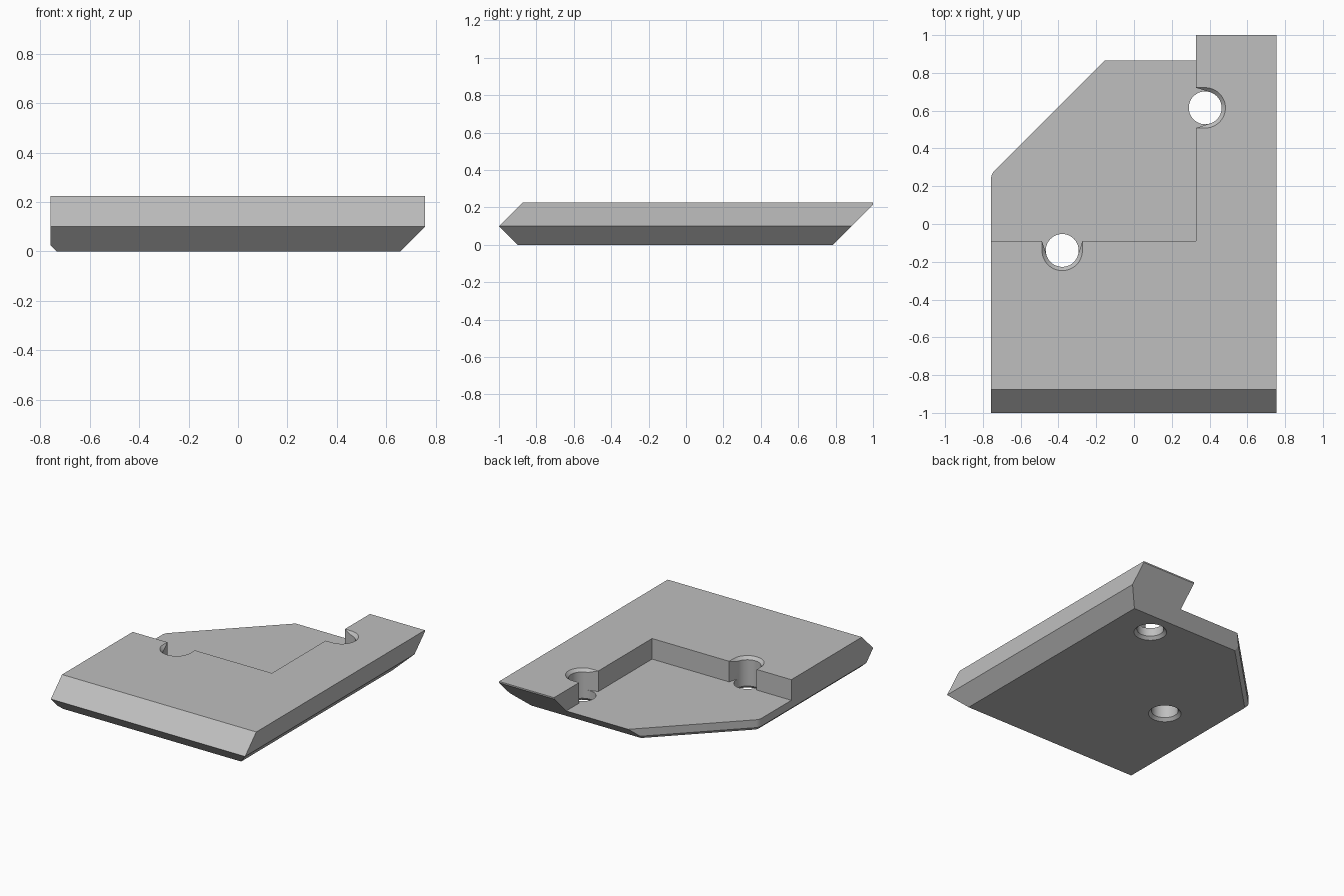
import bpy, bmesh, math
from mathutils import Vector

old = bpy.data.objects.get("Cube")
if old:
    bpy.data.objects.remove(old, do_unlink=True)

TOP, FLOOR = 0.225, 0.08            # plate top and pocket floor heights
WALL_X, WALL_Y = 0.327, -0.09       # pocket walls
HOLE, RIM, CHAMFER = 0.087, 0.107, 0.02
SETBACK = 0.05                      # hole centre behind its pocket wall

grey = bpy.data.materials.new("light_grey")
grey.use_nodes = True
colour = (0.52, 0.52, 0.52, 1)
grey.diffuse_color = colour
grey.node_tree.nodes["Principled BSDF"].inputs["Base Color"].default_value = colour


def make_object(name, bm):
    bmesh.ops.recalc_face_normals(bm, faces=bm.faces)
    mesh = bpy.data.meshes.new(name)
    bm.to_mesh(mesh)
    bm.free()
    mesh.materials.append(grey)
    obj = bpy.data.objects.new(name, mesh)
    bpy.context.collection.objects.link(obj)
    return obj


def box(low, high):
    bm = bmesh.new()
    bmesh.ops.create_cube(bm, size=1)
    for v in bm.verts:
        v.co = [h if c > 0 else l for c, l, h in zip(v.co, low, high)]
    return bm


def trim(bm, point, normal):
    """Slice off everything on the normal side and cap the opening."""
    geom = bm.verts[:] + bm.edges[:] + bm.faces[:]
    cut = bmesh.ops.bisect_plane(bm, geom=geom, plane_co=point, plane_no=normal,
                                 dist=1e-6, clear_outer=True)
    edges = [e for e in cut["geom_cut"] if isinstance(e, bmesh.types.BMEdge) and e.is_boundary]
    if edges:
        bmesh.ops.contextual_create(bm, geom=edges)


def hull(name, points):
    bm = bmesh.new()
    for p in points:
        bm.verts.new(p)
    out = bmesh.ops.convex_hull(bm, input=bm.verts[:])
    loose = {g for g in out["geom_interior"] if isinstance(g, bmesh.types.BMVert)}
    bmesh.ops.delete(bm, geom=list(loose), context="VERTS")
    bmesh.ops.dissolve_limit(bm, angle_limit=0.001, verts=bm.verts[:], edges=bm.edges[:])
    return make_object(name, bm)


def ring(centre, radius, z, sides=48):
    return [Vector((centre.x + radius * math.cos(i * math.tau / sides),
                    centre.y + radius * math.sin(i * math.tau / sides), z))
            for i in range(sides)]


# Plate with bevelled front, back and side edges
bm = box((-0.757, -1, 0), (0.755, 1, TOP))
trim(bm, (0, -1, 0.1), (0, -1, 1))
trim(bm, (0, -1, 0.1), (0, -1, -1))
trim(bm, (0, 0.785, 0), (0, 1, -1))
trim(bm, (0.755, 0, 0.1), (1, 0, -1))

# Clipped corner with a rounded turn and a small lower chamfer
for i in range(6):
    a = math.radians(9 * i)
    n = Vector((-math.cos(a), math.sin(a), 0))
    p = Vector((-0.687, 0.235, 0.025)) + n * 0.07
    if i:
        trim(bm, p, n)
    trim(bm, p, n - Vector((0, 0, 1)))
plate = make_object("plate", bm)

# Pocket cutter
cutters = [make_object("pocket_cutter", box((-2, WALL_Y, FLOOR), (WALL_X, 2, 1)))]

# Screw holes, each opening sideways into the pocket
for side, centre, out in (("right", Vector((-0.38, WALL_Y - SETBACK, 0)), Vector((0, 1, 0))),
                          ("left", Vector((WALL_X + SETBACK, 0.615, 0)), Vector((-1, 0, 0)))):
    across = Vector((out.y, -out.x, 0))
    mouth = [centre + out * SETBACK + across * s * RIM for s in (-1, 1)]
    shaft = ring(centre, HOLE, -0.1) + ring(centre, HOLE, 0.4)
    cutters.append(hull(side + "_hole_cutter", shaft))
    # flared slot above the pocket floor
    slot = ring(centre, HOLE, FLOOR) + ring(centre, HOLE, 0.4)
    for m in mouth:
        slot += [Vector((m.x, m.y, z)) for z in (FLOOR, 0.4)]
    cutters.append(hull(side + "_slot_cutter", slot))
    # upper countersink, stretched towards the pocket
    sink = []
    for c in (centre, centre + out * 0.08):
        sink += ring(c, HOLE, TOP - CHAMFER) + ring(c, RIM + CHAMFER, TOP + 2 * CHAMFER - CHAMFER)
    cutters.append(hull(side + "_upper_sink_cutter", sink))
    # lower countersink
    lower = ring(centre, RIM + CHAMFER, -CHAMFER) + ring(centre, HOLE, CHAMFER)
    cutters.append(hull(side + "_lower_sink_cutter", lower))

# Carve the plate
bpy.ops.object.select_all(action="DESELECT")
bpy.context.view_layer.objects.active = plate
plate.select_set(True)
for cutter in cutters:
    mod = plate.modifiers.new(cutter.name, "BOOLEAN")
    mod.operation = "DIFFERENCE"
    mod.solver = "EXACT"
    mod.object = cutter
    bpy.ops.object.modifier_apply(modifier=mod.name)
for cutter in cutters:
    bpy.data.objects.remove(cutter, do_unlink=True)
bpy.ops.object.shade_smooth_by_angle(angle=math.radians(20))
